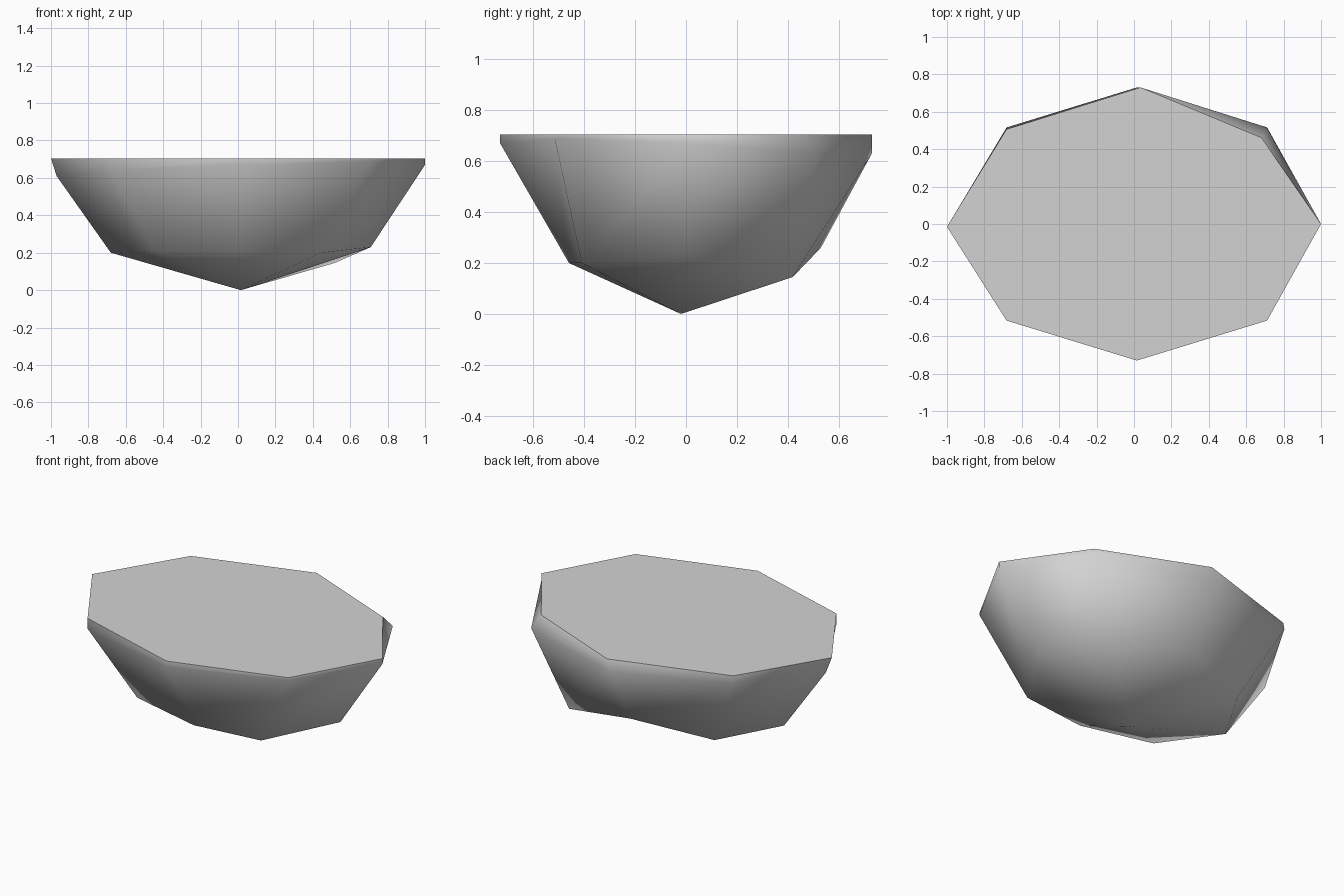
import bpy, bmesh
from math import cos, sin, pi
from mathutils import Vector

cube = bpy.data.objects.get("Cube")
if cube:
    bpy.data.objects.remove(cube, do_unlink=True)

SIDES = 8
TOP = 0.705

# One plain stone colour
stone = bpy.data.materials.new("stone_grey")
stone.use_nodes = True
colour = (0.65, 0.65, 0.65, 1)
stone.diffuse_color = colour
stone.node_tree.nodes["Principled BSDF"].inputs["Base Color"].default_value = colour


def ring(bm, radius_x, radius_y, heights, nudges):
    """Oval ring of vertices, counter-clockwise from +x, with a few points pushed aside."""
    verts = []
    for i, height in enumerate(heights):
        angle = 2 * pi * i / SIDES
        point = Vector((0.015 + radius_x * cos(angle), radius_y * sin(angle), height))
        point += Vector((*nudges.get(i, (0, 0)), 0))
        verts.append(bm.verts.new(point))
    return verts


def bridge(bm, lower, upper):
    for i in range(SIDES):
        j = (i + 1) % SIDES
        bm.faces.new((lower[i], lower[j], upper[j], upper[i])).smooth = True


bm = bmesh.new()

# Uneven belly, widest band and flat rim
belly = ring(bm, 0.695, 0.48, (0.23, 0.145, 0.26, 0.19, 0.2, 0.21, 0.2, 0.2),
             {1: (0.01, 0.08), 2: (0, 0.05), 3: (0.02, 0.03), 5: (0.03, -0.02),
              6: (0, 0.02), 7: (-0.06, -0.07)})
band = ring(bm, 0.985, 0.73, (0.67, 0.635, 0.63, 0.66, 0.61, 0.64, 0.67, 0.69), {})
rim = ring(bm, 0.985, 0.73, [TOP] * SIDES,
           {1: (-0.03, -0.055), 2: (0.02, 0), 3: (0, -0.01), 4: (-0.03, -0.015)})
bridge(bm, belly, band)
bridge(bm, band, rim)

# Pointed underside
tip = bm.verts.new((0.015, -0.02, 0))
for i in range(SIDES):
    bm.faces.new((tip, belly[(i + 1) % SIDES], belly[i])).smooth = True

# Flat top with a crisp edge
cap = bm.faces.new(rim)
for edge in cap.edges:
    edge.smooth = False

bmesh.ops.recalc_face_normals(bm, faces=bm.faces)
mesh = bpy.data.meshes.new("half_boulder")
bm.to_mesh(mesh)
bm.free()
mesh.materials.append(stone)
boulder = bpy.data.objects.new("half_boulder", mesh)
bpy.context.collection.objects.link(boulder)
